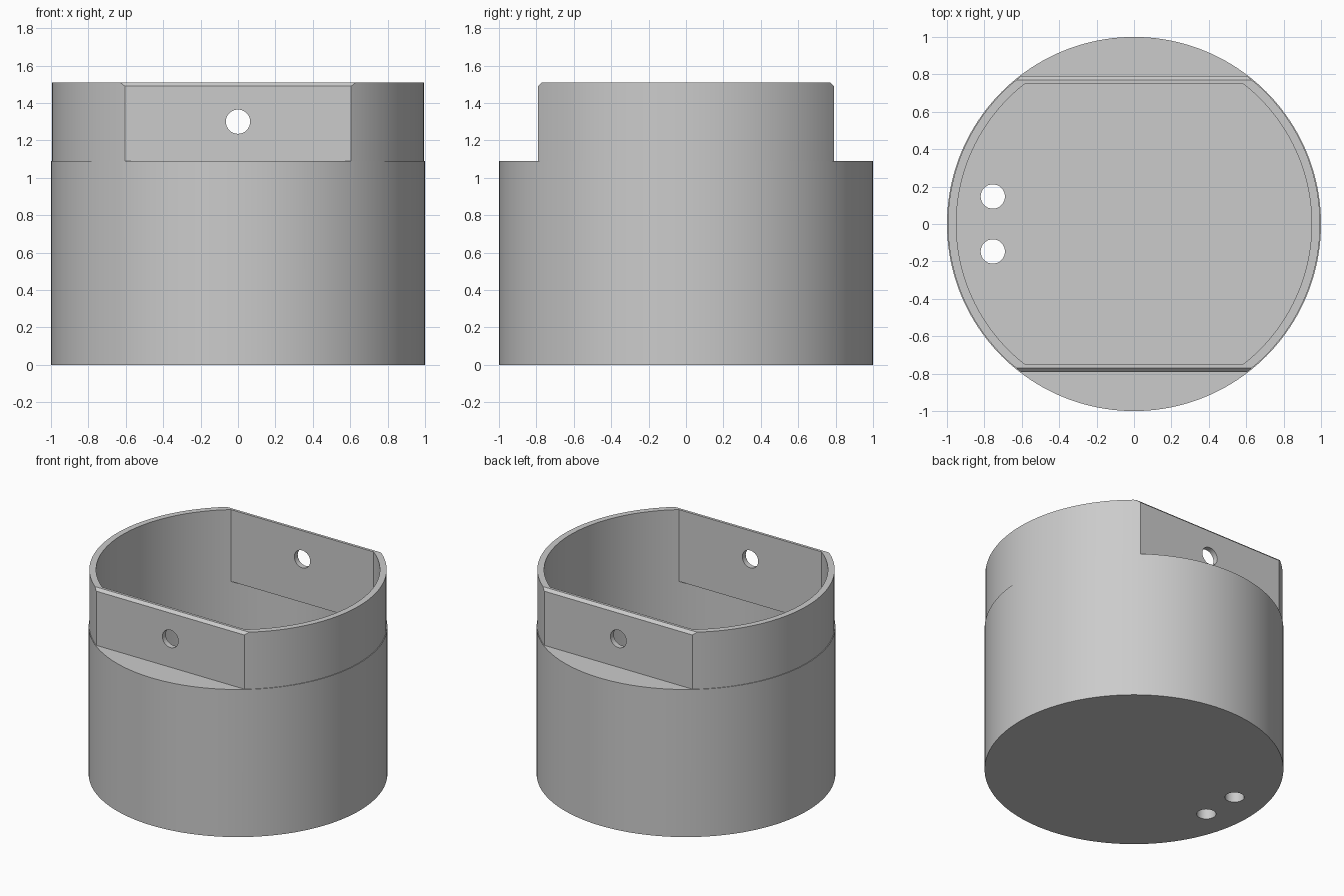
import bpy, bmesh, math
from mathutils import Matrix

if "Cube" in bpy.data.objects:
    bpy.data.objects.remove(bpy.data.objects["Cube"], do_unlink=True)

SEG = 160            # sides of the round wall
RIM, SHELF = 1.51, 1.09
HOLE = 0.065

grey = bpy.data.materials.new("plain_grey")
grey.use_nodes = True
colour = (0.6, 0.6, 0.6, 1)
grey.diffuse_color = colour
grey.node_tree.nodes["Principled BSDF"].inputs["Base Color"].default_value = colour


def finish(name, bm):
    bmesh.ops.recalc_face_normals(bm, faces=bm.faces)
    mesh = bpy.data.meshes.new(name)
    bm.to_mesh(mesh)
    bm.free()
    mesh.materials.append(grey)
    ob = bpy.data.objects.new(name, mesh)
    bpy.context.collection.objects.link(ob)
    return ob


def stack(name, rings, seg=SEG):
    """Closed round solid through (radius, height) rings."""
    bm = bmesh.new()
    loops = [[bm.verts.new((r * math.cos(2 * math.pi * i / seg),
                            r * math.sin(2 * math.pi * i / seg), z))
              for i in range(seg)] for r, z in rings]
    for a, b in zip(loops, loops[1:]):
        for i in range(seg):
            j = (i + 1) % seg
            bm.faces.new((a[i], a[j], b[j], b[i]))
    bm.faces.new(loops[0][::-1])
    bm.faces.new(loops[-1])
    return finish(name, bm)


def side_bar(name, profile, side):
    """Bar along x from a (y, z) profile, on the front or back side."""
    bm = bmesh.new()
    face = bm.faces.new([bm.verts.new((-1.2, side * y, z)) for y, z in profile])
    ext = bmesh.ops.extrude_face_region(bm, geom=[face])
    moved = [v for v in ext["geom"] if isinstance(v, bmesh.types.BMVert)]
    bmesh.ops.translate(bm, verts=moved, vec=(2.4, 0, 0))
    return finish(name, bm)


def cut(target, cutter):
    cutter.hide_render = True
    mod = target.modifiers.new("cut", 'BOOLEAN')
    mod.operation, mod.solver, mod.object = 'DIFFERENCE', 'EXACT', cutter
    bpy.ops.object.select_all(action='DESELECT')
    bpy.context.view_layer.objects.active = target
    target.select_set(True)
    bpy.ops.object.modifier_apply(modifier=mod.name)
    bpy.data.objects.remove(cutter, do_unlink=True)


# Round body with a hairline step at the shelf height
cup = stack("round_cup", [(1, 0), (1, SHELF), (0.995, SHELF), (0.995, RIM)])

# Cavity: full round below, flat-sided above
cavity = stack("cavity", [(0.95, 0.1), (0.95, 1.7)])
for s in (-1, 1):
    cut(cavity, side_bar("cavity_flat", [(0.75, 0.98), (0.75, 1.8), (1.2, 1.8), (1.2, 0.98)], s))

# Outer flats with a chamfered top edge
flat = [(0.79, SHELF), (0.79, 1.49), (0.75, 1.53), (1.2, 1.53), (1.2, SHELF)]
for s in (-1, 1):
    cut(cup, side_bar("outer_flat", flat, s))
cut(cup, cavity)

# Pin hole through both flat walls
pin = stack("pin_hole", [(HOLE, -1.2), (HOLE, 1.2)], 32)
pin.data.transform(Matrix.Translation((0, 0, 1.3)) @ Matrix.Rotation(math.pi / 2, 4, 'X'))
cut(cup, pin)

# Two holes through the floor
for s in (-1, 1):
    drain = stack("floor_hole", [(HOLE, -0.2), (HOLE, 0.4)], 32)
    drain.data.transform(Matrix.Translation((-0.755, s * 0.147, 0)))
    cut(cup, drain)

bpy.ops.object.select_all(action='DESELECT')
cup.select_set(True)
bpy.context.view_layer.objects.active = cup
bpy.ops.object.shade_smooth_by_angle(angle=math.radians(30))
